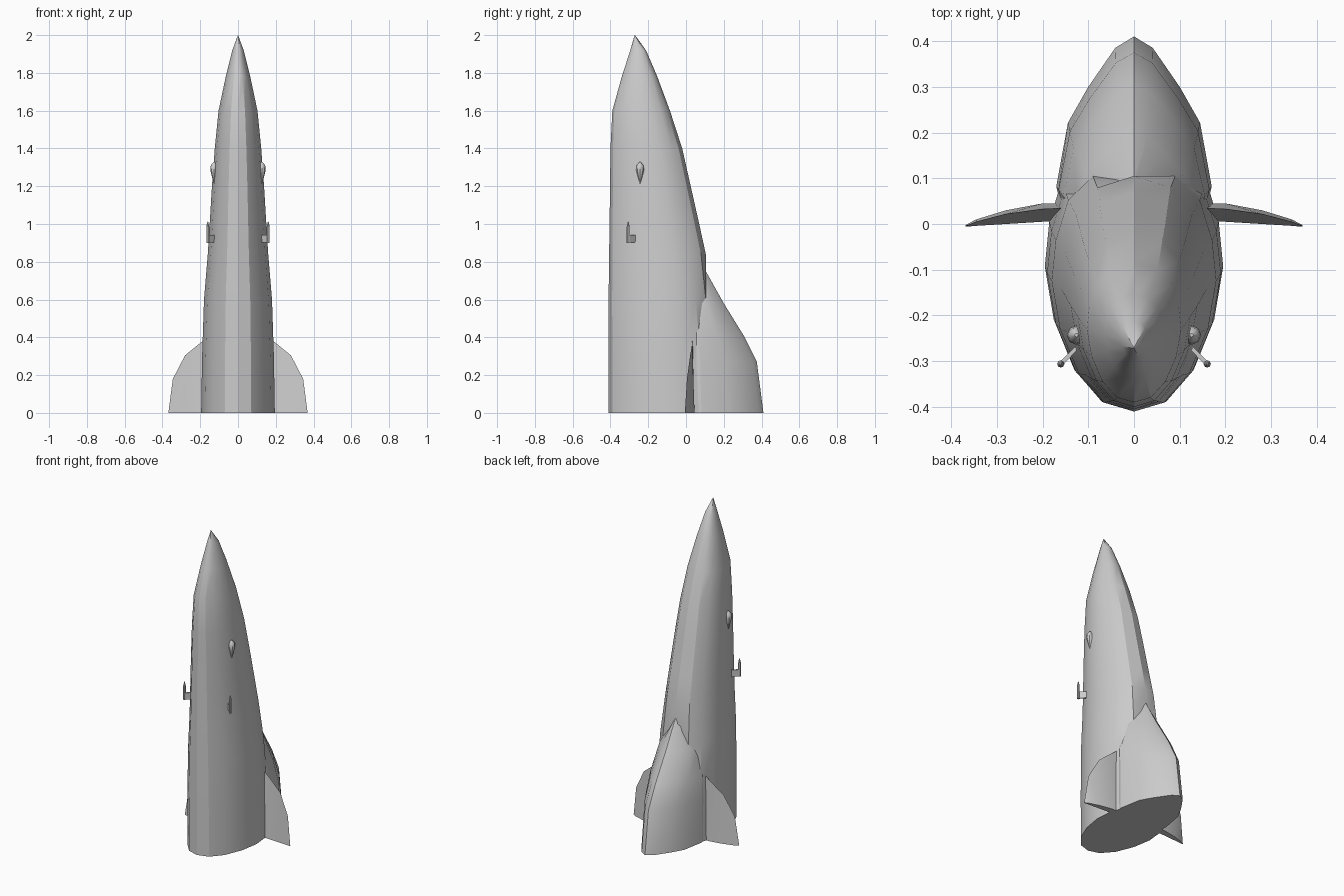
import bpy, bmesh, math
from mathutils import Vector, Matrix

if "Cube" in bpy.data.objects:
    bpy.data.objects.remove(bpy.data.objects["Cube"])

grey = bpy.data.materials.new("hull_grey")
grey.use_nodes = True
grey.diffuse_color = (0.6, 0.6, 0.6, 1)
grey.node_tree.nodes["Principled BSDF"].inputs["Base Color"].default_value = (0.6, 0.6, 0.6, 1)


def finish(name, bm, angle=30):
    bmesh.ops.remove_doubles(bm, verts=bm.verts, dist=0.0005)
    bmesh.ops.recalc_face_normals(bm, faces=bm.faces)
    mesh = bpy.data.meshes.new(name)
    bm.to_mesh(mesh)
    bm.free()
    obj = bpy.data.objects.new(name, mesh)
    bpy.context.collection.objects.link(obj)
    mesh.materials.append(grey)
    bpy.ops.object.select_all(action="DESELECT")
    obj.select_set(True)
    bpy.context.view_layer.objects.active = obj
    bpy.ops.object.shade_smooth_by_angle(angle=math.radians(angle))
    return obj


def loft(bm, sections):
    """Skin closed loops of equal length and cap both ends."""
    rings = [[bm.verts.new(p) for p in s] for s in sections]
    n = len(rings[0])
    for a, b in zip(rings, rings[1:]):
        for i in range(n):
            j = (i + 1) % n
            bm.faces.new((a[i], a[j], b[j], b[i]))
    bm.faces.new(rings[0])
    bm.faces.new(rings[-1])


def mirrored(half):
    """Close a half outline, whose ends lie on x = 0 or inside the hull."""
    return half + [(-x, y, z) for x, y, z in reversed(half) if x > 0]


# Hull: pointed-oval sections, cut flat at the back
OVAL = [(0, 0), (.36, .035), (.67, .15), (.9, .33), (1, .52),
        (.95, .68), (.8, .84), (.5, .95), (0, 1)]
# height, half width, front y, back y
HULL = [(0, .195, -.41, .2), (.3, .19, -.41, .17), (.6, .18, -.41, .14),
        (.84, .16, -.407, .105), (1.0, .15, -.405, .07), (1.2, .138, -.402, .025),
        (1.4, .123, -.4, -.02), (1.6, .103, -.39, -.085), (1.78, .065, -.34, -.152),
        (1.92, .03, -.295, -.212), (2.0, .0005, -.272, -.27)]
bm = bmesh.new()
loft(bm, [mirrored([(w * u, min(f + (b - f) * v, .105), z) for u, v in OVAL])
          for z, w, f, b in HULL])
finish("hull", bm)

# Aft fairing: ridged hump over the back of the hull
HUMP = [(.88, 0), (1, .2), (.85, .54), (.59, .73), (.24, .94), (0, 1)]
# height, half width, back y
FAIRING = [(0, .17, .41), (.27, .165, .375), (.41, .155, .305),
           (.58, .125, .2), (.75, .015, .105)]
bm = bmesh.new()
loft(bm, [mirrored([(w * u, e * v, z) for u, v in HUMP]) for z, w, e in FAIRING])
finish("aft_fairing", bm, 25)

# Fins: wedge sections from root to tip: x, edge height, edge y, front y, back y
FIN = [(.15, .41, .035, .005, .045), (.2, .37, .033, .005, .045),
       (.28, .305, .022, 0, .03), (.345, .18, .005, -.004, .01),
       (.368, .005, -.004, -.006, -.002)]
for side, sx in (("left", 1), ("right", -1)):
    bm = bmesh.new()
    loft(bm, [[(sx * x, ye, z), (sx * x, yf, 0), (sx * x, yb, 0)]
              for x, z, ye, yf, yb in FIN])
    finish(side + "_fin", bm, 20)

    # Teardrop sensor blister: height, radius
    bm = bmesh.new()
    drop = [(1.215, .002), (1.25, .012), (1.285, .021), (1.31, .018), (1.328, .004)]
    loft(bm, [[(sx * .126 + r * math.cos(k * math.tau / 8),
                -.243 + r * math.sin(k * math.tau / 8), z) for k in range(8)]
              for z, r in drop])
    finish(side + "_blister", bm, 40)

    # Probe: flat bracket reaching out diagonally, with an upright tube
    root, tip = Vector((sx * .11, -.255, .922)), Vector((sx * .16, -.306, .922))
    span = tip - root
    bm = bmesh.new()
    bmesh.ops.create_cube(bm, size=1, matrix=(
        Matrix.Translation((root + tip) / 2)
        @ Matrix.Rotation(math.atan2(span.y, span.x), 4, "Z")
        @ Matrix.Diagonal((span.length, .009, .042, 1))))
    finish(side + "_probe_bracket", bm)
    bm = bmesh.new()
    loft(bm, [[(tip.x + r * math.cos(k * math.tau / 8),
                tip.y + r * math.sin(k * math.tau / 8), z) for k in range(8)]
              for z, r in [(.9, .008), (.985, .008), (1.012, .002)]])
    finish(side + "_probe_tube", bm)
